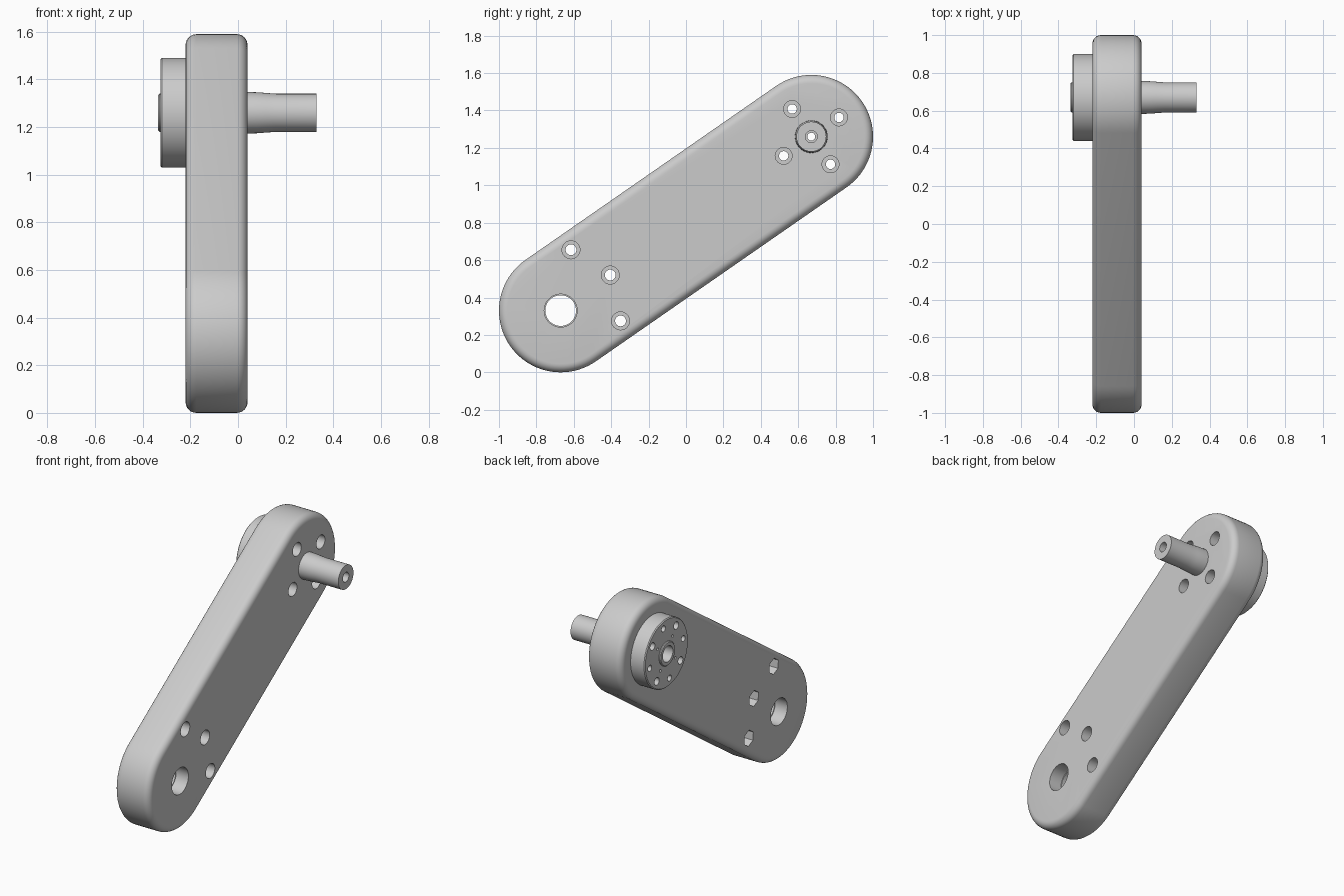
import bpy, bmesh
from math import pi, cos, sin, atan2, hypot, radians

cube = bpy.data.objects.get("Cube")
if cube:
    bpy.data.objects.remove(cube)

LOW, HIGH = (-0.67, 0.33), (0.67, 1.26)   # arm end centres (y, z)
R = 0.33
X0, X1 = -0.22, 0.04                      # arm thickness range
TILT = atan2(HIGH[1] - LOW[1], HIGH[0] - LOW[0])

grey = bpy.data.materials.new("plain grey")
grey.use_nodes = True
grey.diffuse_color = (0.6, 0.6, 0.6, 1)
grey.node_tree.nodes["Principled BSDF"].inputs["Base Color"].default_value = (0.6, 0.6, 0.6, 1)


def finish(name, bm):
    bmesh.ops.recalc_face_normals(bm, faces=bm.faces)
    mesh = bpy.data.meshes.new(name)
    bm.to_mesh(mesh)
    bm.free()
    mesh.materials.append(grey)
    obj = bpy.data.objects.new(name, mesh)
    bpy.context.collection.objects.link(obj)
    return obj


def lathe(name, profile, centre, sides=64, turn=0.0, closed=False):
    """Turn (x, radius) points about an x-directed axis."""
    bm = bmesh.new()
    rings = []
    for x, r in profile:
        rings.append([bm.verts.new((x, centre[0] + r * cos(turn + 2 * pi * i / sides),
                                    centre[1] + r * sin(turn + 2 * pi * i / sides)))
                      for i in range(sides)])
    pairs = list(zip(rings, rings[1:]))
    if closed:
        pairs.append((rings[-1], rings[0]))
    else:
        bm.faces.new(rings[0])
        bm.faces.new(rings[-1])
    for a, b in pairs:
        for i in range(sides):
            j = (i + 1) % sides
            bm.faces.new((a[i], a[j], b[j], b[i]))
    return finish(name, bm)


def drill(target, x0, x1, r, centre, sides=32, turn=0.0):
    cutter = lathe("cutter", [(x0, r), (x1, r)], centre, sides, turn)
    cutter.hide_render = True
    mod = target.modifiers.new("drill", 'BOOLEAN')
    mod.operation, mod.solver, mod.object = 'DIFFERENCE', 'EXACT', cutter
    bpy.context.view_layer.objects.active = target
    bpy.ops.object.modifier_apply(modifier=mod.name)
    bpy.data.objects.remove(cutter)


def smooth(obj):
    bpy.ops.object.select_all(action='DESELECT')
    obj.select_set(True)
    bpy.context.view_layer.objects.active = obj
    bpy.ops.object.shade_smooth_by_angle(angle=radians(35))


def around(centre, radius, angle):
    return (centre[0] + radius * cos(angle), centre[1] + radius * sin(angle))


# Arm: rounded-end slab with softened rims
bm = bmesh.new()
steps = 40
outline = [around(HIGH, R, TILT - pi / 2 + pi * i / steps) for i in range(steps + 1)]
outline += [around(LOW, R, TILT + pi / 2 + pi * i / steps) for i in range(steps + 1)]
face = bm.faces.new([bm.verts.new((X0, y, z)) for y, z in outline])
top = bmesh.ops.extrude_face_region(bm, geom=[face])["geom"]
bmesh.ops.translate(bm, vec=(X1 - X0, 0, 0),
                    verts=[v for v in top if isinstance(v, bmesh.types.BMVert)])
rims = [e for e in bm.edges if abs(e.verts[0].co.x - e.verts[1].co.x) < 0.001]
bmesh.ops.bevel(bm, geom=rims, offset=0.045, segments=6, profile=0.5, affect='EDGES')
arm = finish("arm", bm)

# Bores at both ends, the low one with a thin inner lip
drill(arm, -0.5, 0.5, 0.082, LOW, 64)
drill(arm, -0.5, -0.13, 0.088, LOW, 64)
drill(arm, -0.05, 0.5, 0.088, LOW, 64)
drill(arm, -0.5, 0.5, 0.08, HIGH, 64)

# Low bolt holes: round counterbore on the left, hexagon nut pocket on the right
for spot in ((-0.615, 0.655), (-0.405, 0.52), (-0.35, 0.275)):
    drill(arm, -0.5, 0.5, 0.029, spot)
    drill(arm, -0.04, 0.5, 0.048, spot)
    drill(arm, -0.5, -0.14, 0.053, spot, 6, TILT)

# Round motor boss on the right face
boss = lathe("boss", [(-0.325, 0.224), (-0.319, 0.23), (X0 + 0.002, 0.23)], HIGH, 96)
drill(boss, -0.5, 0.5, 0.08, HIGH, 64)

# Bolt circle through boss and arm, with extra boss holes between
for k in range(8):
    spot = around(HIGH, 0.18, TILT + k * pi / 4)
    if k % 2 == 0:
        drill(arm, -0.5, 0.5, 0.025, spot)
        drill(arm, -0.04, 0.5, 0.045, spot)
        drill(boss, -0.5, 0.5, 0.025, spot)
    else:
        drill(boss, -0.5, -0.26, 0.02, spot)
for k in range(4):
    drill(boss, -0.5, -0.28, 0.009, around(HIGH, 0.112, TILT + k * pi / 2), 16)

# Hollow shaft: hub at the boss, flared root, plain end
shaft = lathe("shaft", [(-0.335, 0.075), (-0.33, 0.08), (X1 - 0.001, 0.08), (X1, 0.087),
                        (0.08, 0.086), (0.12, 0.083), (0.16, 0.08), (0.33, 0.08),
                        (0.33, 0.032), (0.2, 0.032), (0.2, 0.021), (-0.27, 0.021),
                        (-0.27, 0.053), (-0.335, 0.053)], HIGH, 64, closed=True)

for part in (arm, boss, shaft):
    smooth(part)
